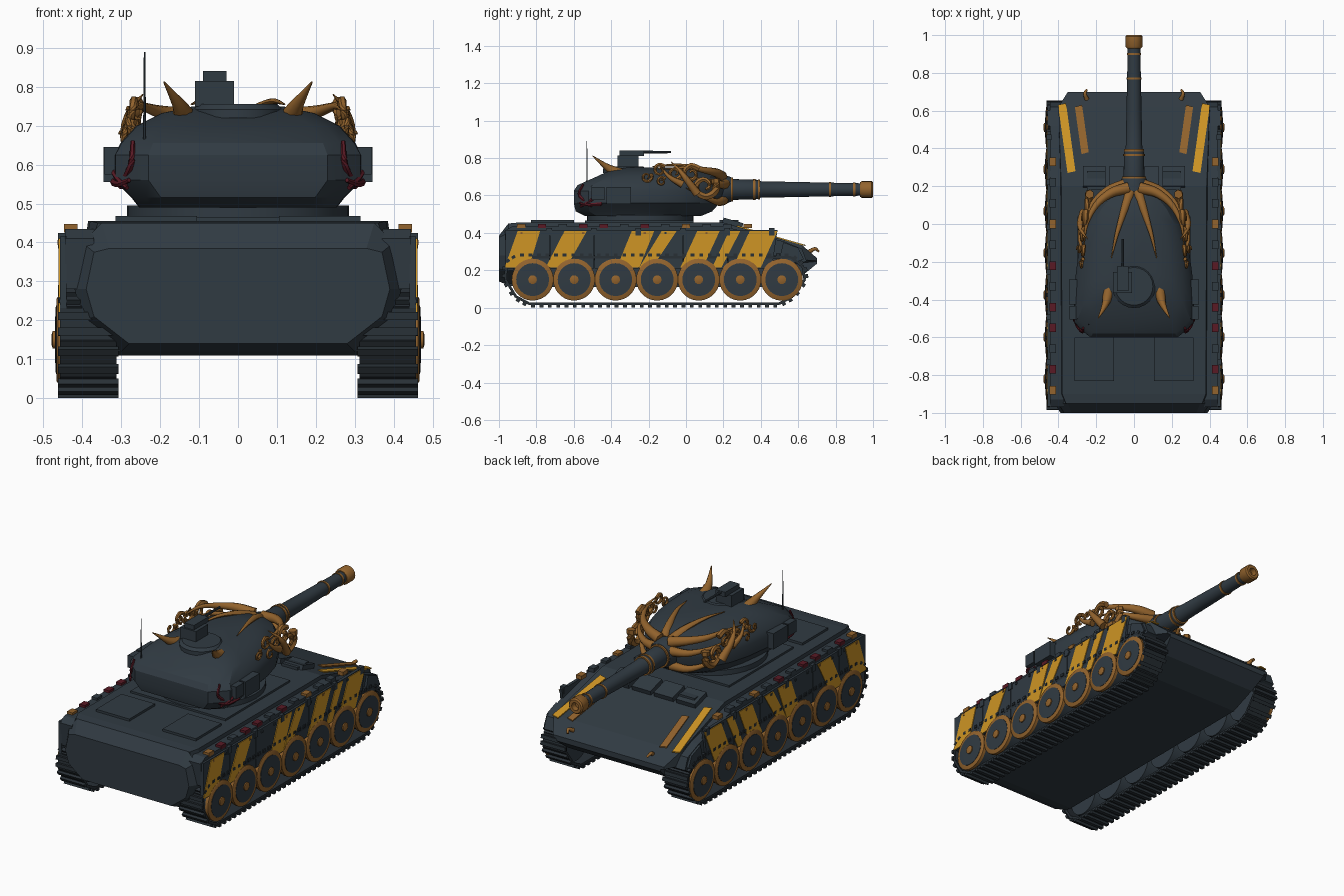
import bpy, bmesh, math
from mathutils import Matrix, Vector

old = bpy.data.objects.get("Cube")
if old:
    bpy.data.objects.remove(old, do_unlink=True)


def material(name, rgb):
    m = bpy.data.materials.new(name)
    m.use_nodes = True
    m.diffuse_color = (*rgb, 1)
    m.node_tree.nodes["Principled BSDF"].inputs["Base Color"].default_value = (*rgb, 1)
    return m


SLATE = material("dark slate", (0.030, 0.043, 0.055))
TRACK = material("track grey", (0.021, 0.029, 0.036))
YELLOW = material("stripe yellow", (0.62, 0.30, 0.018))
BRONZE = material("bronze", (0.29, 0.125, 0.026))
RED = material("dark red", (0.10, 0.010, 0.018))


def finish(name, bm, mat, smooth=0):
    bmesh.ops.recalc_face_normals(bm, faces=bm.faces)
    me = bpy.data.meshes.new(name)
    bm.to_mesh(me)
    bm.free()
    me.materials.append(mat)
    ob = bpy.data.objects.new(name, me)
    bpy.context.collection.objects.link(ob)
    if smooth:
        bpy.ops.object.select_all(action='DESELECT')
        ob.select_set(True)
        bpy.context.view_layer.objects.active = ob
        bpy.ops.object.shade_smooth_by_angle(angle=math.radians(smooth))
    return ob


def loft(name, rings, mat, smooth=0):
    """Skin closed rings of equal length and cap both ends."""
    bm = bmesh.new()
    vs = [[bm.verts.new(p) for p in r] for r in rings]
    n = len(vs[0])
    for a, b in zip(vs, vs[1:]):
        for i in range(n):
            j = (i + 1) % n
            bm.faces.new((a[i], a[j], b[j], b[i]))
    bm.faces.new(vs[0])
    bm.faces.new(vs[-1])
    return finish(name, bm, mat, smooth)


def boxes(name, mats, mat):
    bm = bmesh.new()
    for m in mats:
        bmesh.ops.create_cube(bm, size=1, matrix=m)
    return finish(name, bm, mat)


def place(c, size, rx=0):
    return Matrix.Translation(c) @ Matrix.Rotation(rx, 4, 'X') @ Matrix.Diagonal((*size, 1))


def box(name, c, size, mat, rx=0):
    return boxes(name, [place(c, size, rx)], mat)


def lathe(name, profile, axis, c, mat, n=24):
    """Profile of (distance along axis, radius)."""
    rings = []
    for d, r in profile:
        ring = []
        for k in range(n):
            a = math.tau * k / n
            u, v = r * math.cos(a), r * math.sin(a)
            p = {'X': (d, u, v), 'Y': (u, d, v), 'Z': (u, v, d)}[axis]
            ring.append(Vector(c) + Vector(p))
        rings.append(ring)
    return loft(name, rings, mat, 40)


def tube(name, pts, r0, r1, mat, n=8, steps=5, flat=1):
    """Tapered tube along a smooth path."""
    P = [Vector(p) for p in pts]
    E = [2 * P[0] - P[1]] + P + [2 * P[-1] - P[-2]]
    path = []
    for i in range(1, len(E) - 2):
        a, b, c, d = E[i - 1:i + 3]
        for k in range(steps):
            t = k / steps
            path.append(0.5 * (2 * b + (c - a) * t + (2 * a - 5 * b + 4 * c - d) * t * t
                               + (3 * b - a - 3 * c + d) * t ** 3))
    path.append(P[-1])
    rings = []
    for i, p in enumerate(path):
        t = path[min(i + 1, len(path) - 1)] - path[max(i - 1, 0)]
        q = t.to_track_quat('Z', 'Y')
        r = r0 + (r1 - r0) * i / (len(path) - 1)
        rings.append([p + q @ Vector((r * math.cos(math.tau * k / n),
                                      flat * r * math.sin(math.tau * k / n), 0)) for k in range(n)])
    return loft(name, rings, mat, 50)


def slab(name, yz, x0, x1, mat):
    return loft(name, [[(x, y, z) for y, z in yz] for x in (x0, x1)], mat)


def mirrored(half, y):
    return [(x, y, z) for x, z in half] + [(-x, y, z) for x, z in reversed(half)]


# Hull with sponsons above the tracks, and a bevelled rear plate
rings = []
for y, zb, zt, wb, wm, wt in ((-.95, .12, .45, .31, .41, .36), (-.9, .11, .455, .31, .41, .38),
                              (.2, .11, .455, .31, .41, .385), (.47, .11, .378, .31, .41, .395),
                              (.62, .17, .335, .31, .40, .40), (.70, .235, .265, .33, .35, .35)):
    h = zt - zb
    rings.append(mirrored([(wb, zb), (wb, zb + h * .42), (wm, zb + h * .52), (wt, zt)], y))
loft("hull", rings, SLATE)
plate = [(.30, .12), (.40, .20), (.42, .28), (.40, .40), (.35, .45)]
inset = [(.28, .14), (.37, .21), (.39, .28), (.37, .375), (.33, .385)]
loft("rear_plate", [mirrored(inset, -1.0), mirrored(plate, -.95), mirrored(plate, -.92)], SLATE)

# Deck furniture
box("deck_plate", (0, -.25, .458), (.60, .58, .016), SLATE)
for i in range(4):
    box("vision_block", (-.21 + .14 * i, .25, .452), (.12, .11, .03), SLATE, -.28)
for s in (-1, 1):
    box("engine_hatch", (s * .21, -.715, .46), (.21, .23, .016), SLATE)
    box("driver_hatch", (s * .2, .23, .462), (.1, .1, .016), SLATE)


def glacis(y):
    return .455 - (y - .2) * .2857 + .006


# Painted nose stripes
for s in (-1, 1):
    for nm, mat, y0, y1, xa, xb, w in (("nose_stripe", YELLOW, .28, .63, .31, .36, .042),
                                       ("nose_stripe_thin", BRONZE, .38, .62, .24, .275, .038)):
        quad = [(xa, y0), (xa + w, y0 - .01), (xb + w, y1), (xb, y1 + .01)]
        loft(nm, [[(s * x, y, glacis(y) + dz) for x, y in quad] for dz in (-.006, 0)], mat)
    tube("nose_hook", [(s * .25, .66, .30), (s * .26, .69, .315), (s * .25, .71, .30)], .012, .006, BRONZE)

# Running gear on each side
loop = [(-.84, .022), (.50, .022), (.57, .06), (.635, .15), (.625, .22), (.56, .27),
        (-.90, .27), (-.96, .23), (-.965, .15), (-.91, .06)]
wheel_y = [-.82 + .222 * i for i in range(7)]
stripes = ((-.97, -.84, -.90, -.78), (-.75, -.64, -.65, -.53), (-.37, -.25, -.29, -.17),
           (-.25, -.18, -.13, -.05), (-.03, .09, .06, .18), (.14, .19, .23, .29), (.25, .40, .34, .49))
for s in (-1, 1):
    # Track shoes with outer cleats
    shoes = []
    for (ya, za), (yb, zb) in zip(loop, loop[1:] + loop[:1]):
        length, ang = math.hypot(yb - ya, zb - za), math.atan2(zb - za, yb - ya)
        count = max(1, round(length / .045))
        for k in range(count):
            t = (k + .5) / count
            M = Matrix.Translation((s * .385, ya + (yb - ya) * t, za + (zb - za) * t)) @ Matrix.Rotation(ang, 4, 'X')
            shoes.append(M @ Matrix.Diagonal((.145, length / count * 1.04, .014, 1)))
            shoes.append(M @ place((0, 0, -.013), (.155, .02, .016)))
    boxes("track", shoes, TRACK)

    # Road wheels
    for y in wheel_y:
        c = (0, y, .15)
        lathe("wheel_body", [(s * .33, .10), (s * .45, .108)], 'X', c, SLATE)
        lathe("wheel_rim", [(s * .445, .112), (s * .462, .112), (s * .466, .106)], 'X', c, BRONZE, 28)
        lathe("wheel_disc", [(s * .45, .088), (s * .468, .088), (s * .470, .05)], 'X', c, SLATE)
        lathe("wheel_hub", [(s * .46, .024), (s * .476, .024), (s * .479, .014)], 'X', c, BRONZE, 10)

    # Fender, skirt panels and slanted stripes
    slab("fender", [(-.96, .28), (-.97, .41), (-.93, .435), (.2, .435), (.52, .355), (.62, .315),
                    (.645, .25), (.60, .23), (.5, .28)], s * .37, s * .445, SLATE)
    for i in range(6):
        y0, y1 = -.965 + .238 * i, -.731 + .238 * i
        slab("skirt_panel", [(y0, .21), (y1, .21), (y1 + .03 * (i == 5), .415), (y0, .415)],
             s * .44, s * .457, SLATE)
        box("skirt_bracket", (s * .45, y1, .405), (.025, .03, .04), SLATE)
    for a, b, c, d in stripes:
        slab("skirt_stripe", [(a, .215), (b, .215), (d, .41), (c, .41)], s * .456, s * .461, YELLOW)
    slab("front_mudguard", [(.49, .22), (.58, .24), (.63, .26), (.60, .32), (.52, .35)], s * .44, s * .457, SLATE)

    # Clasps along the fender edge
    for i in range(12):
        y = -.88 + .11 * i
        mat = RED if i in (1, 3, 4, 6) else BRONZE if i in (0, 8, 11) else SLATE
        box("fender_clasp", (s * .43, y, .437), (.035, .045, .022), mat)
        box("skirt_rivet", (s * .461, y, .40), (.006, .012, .012), BRONZE if i % 3 == 0 else SLATE)

# Turret ring and turret shell
lathe("turret_ring", [(.455, .285), (.495, .285)], 'Z', (0, -.245, 0), SLATE, 40)
outline = [(.23, 0), (.275, .045), (.315, .10), (.318, .22), (.31, .40), (.292, .58),
           (.26, .73), (.21, .85), (.15, .94), (.08, 1)]
rings = []
for z, k, back, front in ((.49, .80, -.54, .08), (.515, .86, -.59, .14), (.56, 1, -.60, .18),
                          (.625, 1, -.60, .20), (.655, .95, -.58, .20), (.70, .82, -.48, .18),
                          (.732, .62, -.41, .12), (.75, .36, -.33, .02)):
    half = [(x * k, back + t * (front - back)) for x, t in outline]
    rings.append([(x, y, z) for x, y in half] + [(-x, y, z) for x, y in reversed(half)])
loft("turret", rings, SLATE, 28)

# Main gun
AX = (0, 0, .632)
lathe("mantlet", [(.12, .085), (.20, .08), (.24, .066), (.24, .056), (.38, .052), (.40, .044),
                  (.60, .040), (.94, .033)], 'Y', AX, SLATE)
for y, r in ((.245, .064), (.365, .057), (.39, .053), (.77, .041), (.90, .038)):
    lathe("gun_band", [(y - .006, r), (y + .006, r)], 'Y', AX, BRONZE)
lathe("muzzle", [(.93, .038), (.94, .045), (.993, .045), (1.0, .038), (1.0, .022), (.97, .02)], 'Y', AX, BRONZE, 16)

# Cupola and roof weapon
lathe("cupola", [(.72, .115), (.742, .115), (.756, .10)], 'Z', (0, -.33, 0), SLATE)
box("weapon_mount", (-.06, -.31, .782), (.10, .11, .065), SLATE)
box("weapon_receiver", (-.06, -.29, .826), (.06, .13, .028), SLATE)
lathe("weapon_barrel", [(-.25, .008), (-.08, .006)], 'Y', (-.06, 0, .832), SLATE, 8)
lathe("antenna", [(.66, .004), (.89, .002)], 'Z', (-.24, -.53, 0), SLATE, 6)


def curl(name, c, r, s, spin=1, turns=1.3):
    pts = []
    for i in range(9):
        t = i / 8
        a = .6 + spin * math.tau * turns * t
        q = r * (1 - .75 * t)
        pts.append((s * (c[0] + .02 * t), c[1] + q * math.cos(a), c[2] + q * math.sin(a)))
    tube(name, pts, r * .34, r * .12, BRONZE, 6, 3)


# Turret trim, mirrored
ornaments = {
    "rear_horn": ([(.135, -.35, .71), (.15, -.42, .75), (.19, -.50, .812)], .036, 1),
    "crown_horn": ([(.02, .17, .70), (.05, .08, .74), (.09, -.05, .762), (.12, -.18, .755)], .028, .8),
    "brow": ([(.03, .19, .70), (.12, .165, .72), (.20, .10, .735), (.25, .0, .75), (.265, -.12, .74)], .032, 1),
    "cheek": ([(.05, .21, .66), (.14, .18, .66), (.22, .11, .68), (.265, .0, .70)], .028, 1),
    "jaw": ([(.04, .20, .575), (.13, .17, .565), (.21, .10, .59), (.27, .0, .64)], .028, 1),
    "side_plume": ([(.265, .06, .61), (.285, .0, .69), (.275, -.04, .74), (.245, -.08, .78)], .024, 1),
    "rear_plume": ([(.275, -.02, .66), (.285, -.09, .70), (.265, -.15, .77)], .02, 1),
}
for s in (-1, 1):
    for nm, (pts, r, flat) in ornaments.items():
        tube(nm, [(s * x, y, z) for x, y, z in pts], r, .002, BRONZE, 8, 5, flat)
    for i, (c, r) in enumerate((((.235, .10, .65), .07), ((.255, .03, .715), .05), ((.265, -.06, .72), .04),
                                ((.265, -.14, .735), .034), ((.27, -.21, .70), .03), ((.285, -.13, .675), .026))):
        curl("scroll", c, r, s, 1 if i % 2 else -1)
    # Stowage boxes and red straps
    box("turret_side_box", (s * .32, -.36, .60), (.05, .13, .09), SLATE)
    box("turret_rear_box", (s * .325, -.47, .61), (.035, .07, .07), SLATE)
    for pts in ([(.322, -.46, .64), (.318, -.50, .58), (.285, -.565, .54)],
                [(.318, -.45, .555), (.305, -.53, .55), (.28, -.57, .56)],
                [(.30, -.50, .545), (.275, -.57, .60), (.27, -.55, .66)]):
        tube("red_strap", [(s * x, y, z) for x, y, z in pts], .011, .006, RED, 6)
